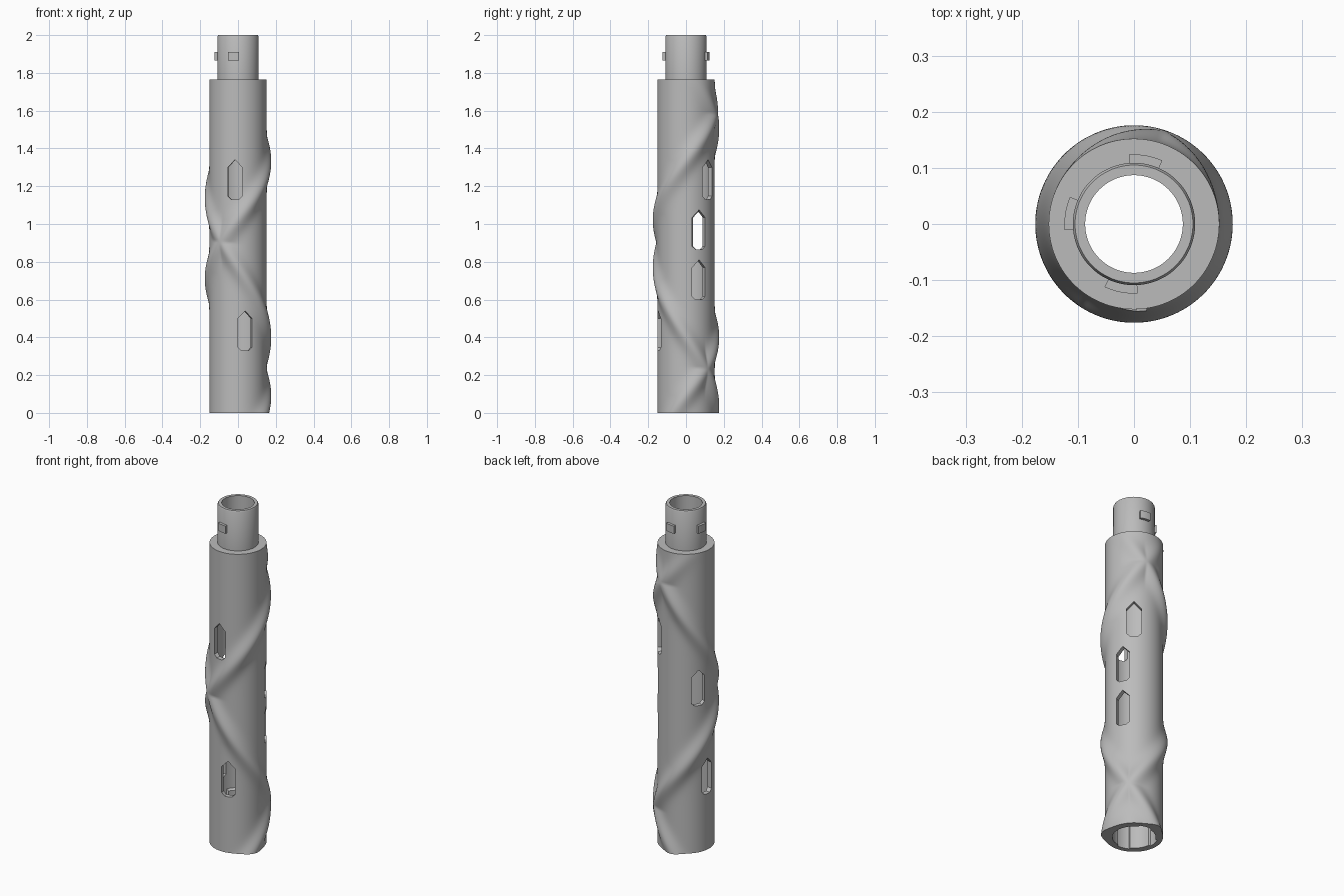
import bpy
import bmesh
from math import pi, sin, cos, radians, exp

cube = bpy.data.objects.get("Cube")
if cube:
    bpy.data.objects.remove(cube, do_unlink=True)

BODY_R, BODY_TOP, RIDGE = 0.152, 1.765, 0.024
COLUMNS, ROWS = 168, 200
LUG_ANGLES = (80, 171, -101)

grey = bpy.data.materials.new("plain grey")
grey.use_nodes = True
grey.diffuse_color = (0.5, 0.5, 0.5, 1)
grey.node_tree.nodes["Principled BSDF"].inputs["Base Color"].default_value = (0.5, 0.5, 0.5, 1)


def make_object(name, bm):
    bmesh.ops.recalc_face_normals(bm, faces=bm.faces)
    mesh = bpy.data.meshes.new(name)
    bm.to_mesh(mesh)
    bm.free()
    mesh.materials.append(grey)
    obj = bpy.data.objects.new(name, mesh)
    bpy.context.collection.objects.link(obj)
    return obj


def activate(obj):
    bpy.ops.object.select_all(action='DESELECT')
    obj.select_set(True)
    bpy.context.view_layer.objects.active = obj


def bridge(bm, rings, closed_rings):
    """Join successive rings of vertices, wrapping round to the first."""
    n = len(rings[0])
    for a, b in zip(rings, rings[1:] + rings[:1]):
        for i in range(n if closed_rings else n - 1):
            j = (i + 1) % n
            bm.faces.new((a[i], a[j], b[j], b[i]))


def ridge(deg, z):
    """Height of two crossing spiral ridges that fade out near the top."""
    best = 0
    for start, slope in ((0.09, 0.00345), (0.40, -0.0041)):
        for turn in range(-2, 3):
            d = z - start - slope * (deg + 360 * turn)
            best = max(best, exp(-(d / 0.075) ** 2))
    return RIDGE * best * min(1, max(0, (BODY_TOP - z) / 0.2))


def in_channel(deg):
    return any(abs((deg - a + 180) % 360 - 180) < 17 for a in LUG_ANGLES)


# Hollow tube: ridged outside, stepped neck, bore and keyed socket
neck_and_bore = [(0.109, BODY_TOP), (0.109, 1.992), (0.105, 2.0), (0.087, 2.0),
                 (0.087, 1.74), (0.125, 1.68), (0.125, 0.26)]
bm = bmesh.new()
columns = []
for i in range(COLUMNS):
    deg = 360 * i / COLUMNS
    outer = [(BODY_R + ridge(deg, z), z)
             for z in (BODY_TOP * k / ROWS for k in range(ROWS + 1))]
    socket = 0.1249 if in_channel(deg) else 0.114
    profile = outer + neck_and_bore + [(socket, 0.25), (socket, 0)]
    c, s = cos(radians(deg)), sin(radians(deg))
    columns.append([bm.verts.new((r * c, r * s, z)) for r, z in profile])
bridge(bm, columns, True)
tube = make_object("spiral_tube", bm)

# Pointed windows: (angle, middle height)
windows = [(-96, 1.235), (50, 1.235), (27, 0.97), (151, 0.97),
           (27, 0.705), (-75.5, 0.435), (174, 0.435)]
outline = [(-0.02, -0.105), (0.02, -0.105), (0.038, -0.088), (0.038, 0.065),
           (0, 0.105), (-0.038, 0.065), (-0.038, -0.088)]
bm = bmesh.new()
for deg, mid in windows:
    c, s = cos(radians(deg)), sin(radians(deg))
    ends = [[bm.verts.new((r * c - t * s, r * s + t * c, mid + h)) for t, h in outline]
            for r in (0.08, 0.25)]
    for end in ends:
        bm.faces.new(end)
    for i in range(len(outline)):
        j = (i + 1) % len(outline)
        bm.faces.new((ends[0][i], ends[0][j], ends[1][j], ends[1][i]))
cutter = make_object("window_cutter", bm)
cutter.hide_render = True

cut = tube.modifiers.new("windows", 'BOOLEAN')
cut.operation = 'DIFFERENCE'
cut.solver = 'EXACT'
cut.object = cutter
activate(tube)
bpy.ops.object.modifier_apply(modifier=cut.name)
bpy.data.objects.remove(cutter, do_unlink=True)
bpy.ops.object.shade_smooth_by_angle(angle=radians(30))

# Three locking lugs round the neck
for n, deg in enumerate(LUG_ANGLES):
    bm = bmesh.new()
    arcs = []
    for r, z in ((0.105, 1.865), (0.124, 1.865), (0.124, 1.91), (0.105, 1.91)):
        angles = [radians(deg + 14 * (k / 4 - 1)) for k in range(9)]
        arcs.append([bm.verts.new((r * cos(a), r * sin(a), z)) for a in angles])
    bridge(bm, arcs, False)
    for end in (0, -1):
        bm.faces.new([arc[end] for arc in arcs])
    lug = make_object("neck_lug_%d" % (n + 1), bm)
    activate(lug)
    bpy.ops.object.shade_smooth_by_angle(angle=radians(30))
